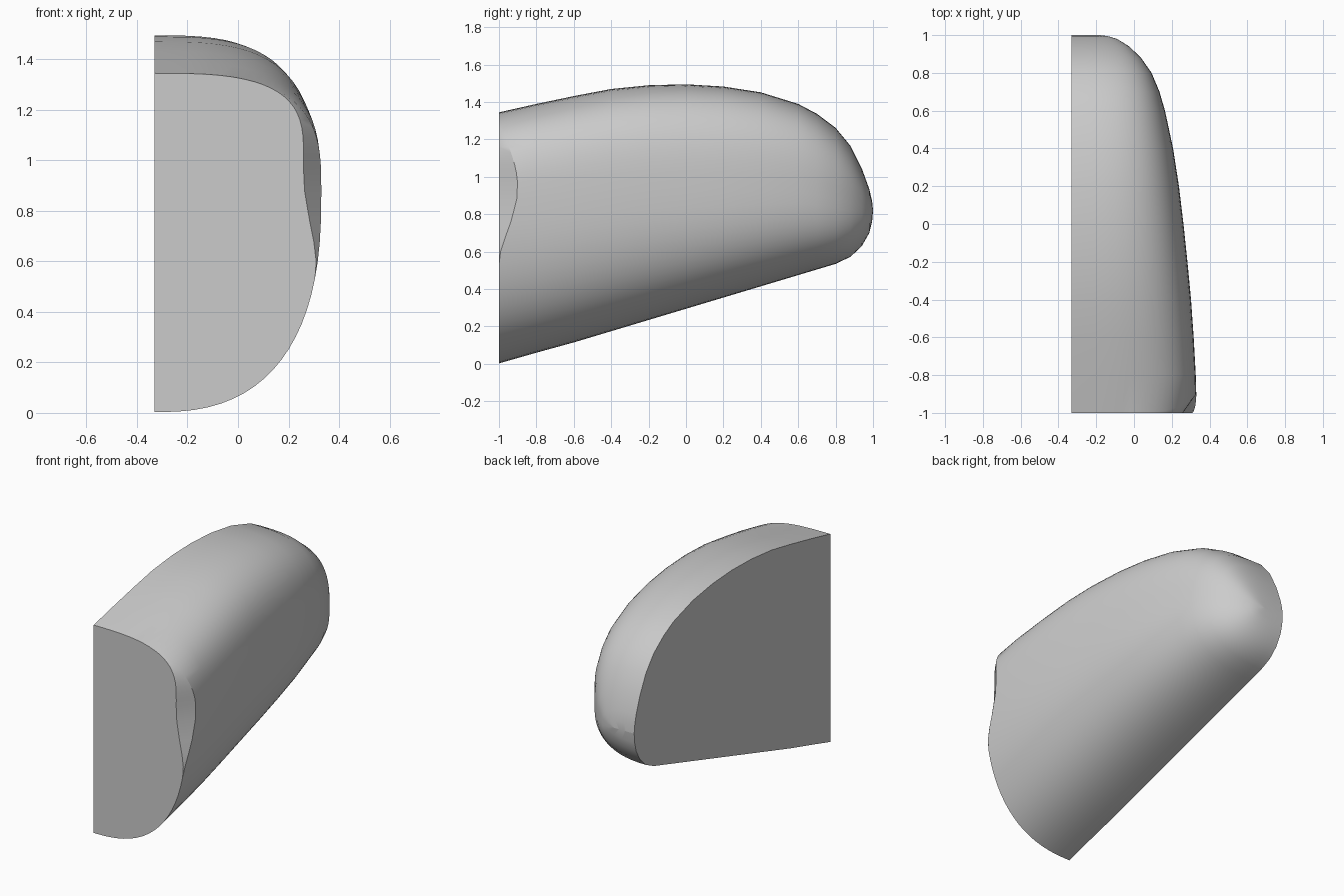
import bpy
import bmesh
from math import sin, cos, pi

old = bpy.data.objects.get("Cube")
if old:
    bpy.data.objects.remove(old, do_unlink=True)

CUT_X = -0.33     # flat cut side
FRONT_Y = -1.0    # flat front
STEPS = 40        # points around each half section

# Stations along the body: y, bottom, top, level of greatest width, outer x
stations = [
    (-1.0, 0.003, 1.345, 0.88, 0.33),
    (-0.8, 0.06, 1.39, 0.89, 0.327),
    (-0.6, 0.115, 1.432, 0.9, 0.316),
    (-0.4, 0.175, 1.47, 0.91, 0.302),
    (-0.2, 0.235, 1.49, 0.92, 0.283),
    (0, 0.295, 1.495, 0.92, 0.262),
    (0.2, 0.355, 1.483, 0.92, 0.238),
    (0.4, 0.415, 1.452, 0.92, 0.207),
    (0.6, 0.475, 1.39, 0.92, 0.164),
    (0.7, 0.505, 1.337, 0.9, 0.135),
    (0.8, 0.535, 1.262, 0.88, 0.093),
    (0.88, 0.573, 1.165, 0.86, 0.037),
    (0.94, 0.63, 1.045, 0.84, -0.025),
    (0.98, 0.7, 0.935, 0.82, -0.09),
    (0.995, 0.76, 0.87, 0.82, -0.14),
    (1.0, 0.82, 0.82, 0.82, -0.18),
]


def section(y, bottom, top, mid, outer):
    """Rounded half section, from the top of the cut side to its bottom."""
    points = []
    for i in range(STEPS + 1):
        a = pi / 2 - pi * i / STEPS
        n = 3.1 if a > 0 else 2.55
        c, s = max(cos(a), 0) ** (2 / n), abs(sin(a)) ** (2 / n)
        if i in (0, STEPS):
            c = 0
        z = mid + s * ((top - mid) if a > 0 else (bottom - mid))
        points.append((CUT_X + (outer - CUT_X) * c, y, z))
    return points


def chamfer(z):
    """Strength of the shallow bevel on the outer front edge."""
    t = (z - 0.55) / 0.79
    return sin(pi * t) ** 1.5 if 0 < t < 1 else 0


rings = [section(*s) for s in stations]
edge = rings[0]
rings[0] = [(x, y + 0.1 * chamfer(z), z) for x, y, z in edge]
rings.insert(0, [(x - 0.07 * chamfer(z), y, z) for x, y, z in edge])

# Curved shell, then the flat front and the flat cut side
bm = bmesh.new()
loops = [[bm.verts.new(p) for p in ring] for ring in rings]
for a, b in zip(loops, loops[1:]):
    for i in range(STEPS):
        bm.faces.new((a[i], a[i + 1], b[i + 1], b[i]))
bm.faces.new(loops[0])
bm.faces.new([r[0] for r in loops] + [r[-1] for r in reversed(loops)])
bmesh.ops.remove_doubles(bm, verts=bm.verts, dist=0.0005)
bmesh.ops.recalc_face_normals(bm, faces=bm.faces)

mesh = bpy.data.meshes.new("half_shell_body")
bm.to_mesh(mesh)
bm.free()
body = bpy.data.objects.new("half_shell_body", mesh)
bpy.context.collection.objects.link(body)

# Single plain grey
grey = bpy.data.materials.new("plain_grey")
grey.use_nodes = True
colour = (0.6, 0.6, 0.6, 1)
grey.diffuse_color = colour
grey.node_tree.nodes["Principled BSDF"].inputs["Base Color"].default_value = colour
mesh.materials.append(grey)

bpy.ops.object.select_all(action="DESELECT")
body.select_set(True)
bpy.context.view_layer.objects.active = body
bpy.ops.object.shade_smooth_by_angle(angle=pi / 6)
